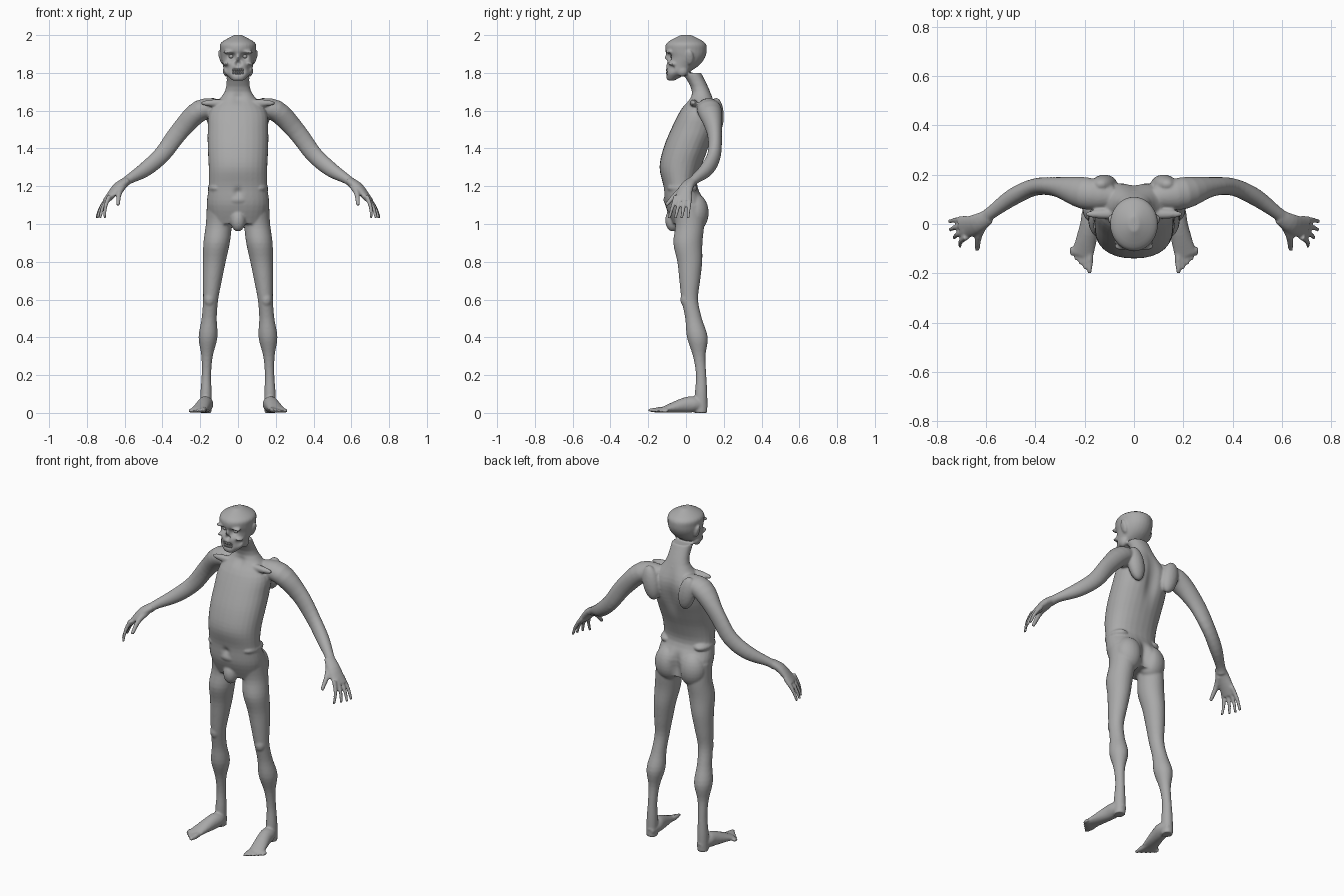
import bpy, bmesh, math
from mathutils import Vector, Matrix

cube = bpy.data.objects.get("Cube")
if cube:
    bpy.data.objects.remove(cube)

skin = bpy.data.materials.new("grey skin")
skin.use_nodes = True
grey = (.4, .4, .4, 1)
skin.diffuse_color = grey
skin.node_tree.nodes["Principled BSDF"].inputs["Base Color"].default_value = grey

SIDES = (1, -1)
UP = Vector((0, 0, 1))


def spline(rows, steps=4):
    """Smooth a list of (x, y, z, half width, half depth) rows."""
    points = [Vector(row) for row in rows]
    padded = [points[0], *points, points[-1]]
    smooth = []
    for before, start, end, after in zip(padded, points, points[1:], padded[3:]):
        tangent_in = (end - before) / 2
        tangent_out = (after - start) / 2
        for k in range(steps):
            t = k / steps
            ease = t * t * (3 - 2 * t)
            smooth.append(start.lerp(end, ease) + tangent_in * t * (1 - t) ** 2
                          - tangent_out * t * t * (1 - t))
    return smooth + [points[-1]]


def loft(bm, rows, side=1, level=False, power=1, segments=28):
    """Skin oval sections; level keeps them horizontal, else they follow the path."""
    rows = spline(rows)
    centres = [Vector((row[0] * side, row[1], row[2])) for row in rows]
    last = len(rows) - 1
    rings = []
    for i, row in enumerate(rows):
        across, along = Vector((1, 0, 0)), Vector((0, 1, 0))
        if not level:
            tangent = (centres[min(i + 1, last)] - centres[max(i - 1, 0)]).normalized()
            across = tangent.cross(UP).normalized()
            along = across.cross(tangent)
        ring = []
        for k in range(segments):
            angle = math.tau * k / segments
            c, s = math.cos(angle), math.sin(angle)
            c = math.copysign(abs(c) ** power, c)
            s = math.copysign(abs(s) ** power, s)
            offset = across * c * row[3] + along * s * row[4]
            ring.append(bm.verts.new(centres[i] + offset))
        rings.append(ring)
    for low, high in zip(rings, rings[1:]):
        for k in range(segments):
            bm.faces.new((low[k - 1], low[k], high[k], high[k - 1]))
    bm.faces.new(rings[0])
    bm.faces.new(rings[-1])


def stack(base, step, rows):
    """Give evenly spaced heights to a list of sections."""
    return [(base + step * i, *row) for i, row in enumerate(rows)]


def blob(bm, centre, size, side=1, tilt=0):
    """Ellipsoid lump of flesh or bone, tilted about the y axis."""
    place = (Matrix.Translation((centre[0] * side, centre[1], centre[2]))
             @ Matrix.Rotation(tilt * side, 4, 'Y') @ Matrix.Diagonal((*size, 1)))
    bmesh.ops.create_uvsphere(bm, u_segments=24, v_segments=14, radius=1, matrix=place)


def finish(name, bm):
    bmesh.ops.recalc_face_normals(bm, faces=bm.faces)
    mesh = bpy.data.meshes.new(name)
    bm.to_mesh(mesh)
    bm.free()
    obj = bpy.data.objects.new(name, mesh)
    bpy.context.collection.objects.link(obj)
    return obj


def select_only(obj):
    bpy.ops.object.select_all(action='DESELECT')
    bpy.context.view_layer.objects.active = obj
    obj.select_set(True)


flesh = bmesh.new()

# Torso and neck: depth centre, half width, half depth
torso = stack(1, .1, [(.01, .14, .08), (0, .165, .11), (-.03, .155, .09), (-.03, .155, .11),
                      (0, .16, .12), (.04, .16, .12), (.07, .15, .1), (.08, .07, .05),
                      (.03, .06, .05)])
loft(flesh, [(0, y, z, wide, deep) for z, y, wide, deep in torso], level=True, power=.9)

# Skull and jaw
skull = stack(1.76, .04, [(-.08, .03, .02), (-.05, .07, .06), (-.02, .08, .09), (0, .09, .1),
                          (0, .095, .11), (0, .09, .1), (0, .02, .03)])
loft(flesh, [(0, y, z, wide, deep) for z, y, wide, deep in skull], level=True)

# Nose bridge, belly fold, groin and nape vertebrae
blob(flesh, (0, -.1, 1.88), (.01, .015, .02))
blob(flesh, (0, -.09, 1.13), (.06, .03, .03))
blob(flesh, (0, -.07, 1.02), (.04, .04, .06))
for i in range(5):
    blob(flesh, (0, .08 + i / 80, 1.78 - i / 40), (.01, .01, .01))

leg = stack(0, .1, [(.08, .03), (.08, .03), (.08, .025), (.07, .03), (.06, .05), (.04, .04),
                    (.02, .04), (.02, .05), (.02, .06), (.01, .07), (.02, .07), (.01, .08)])
for side in SIDES:
    # Brow, cheekbone, jaw corner and ear
    blob(flesh, (.04, -.09, 1.91), (.04, .02, .01), side)
    blob(flesh, (.06, -.07, 1.85), (.02, .03, .01), side, .3)
    blob(flesh, (.06, -.02, 1.81), (.02, .03, .03), side)
    blob(flesh, (.09, .02, 1.88), (.01, .02, .04), side, .3)
    # Collarbone, shoulder blade, hip crest, buttock and kneecap
    blob(flesh, (.1, .04, 1.64), (.1, .02, .02), side)
    blob(flesh, (.12, .16, 1.57), (.05, .04, .1), side, .2)
    blob(flesh, (.11, -.02, 1.19), (.05, .08, .03), side)
    blob(flesh, (.08, .05, 1.06), (.08, .07, .1), side)
    blob(flesh, (.15, 0, .6), (.03, .03, .04), side)
    # Leg bows outward towards the ankle
    loft(flesh, [(.17 - .07 * z * z, y, z, r, r * 1.1) for z, y, r in leg], side, True)
    # Foot from heel to ball
    loft(flesh, [(.165, .11, .03, .02, .02), (.17, .05, .045, .04, .04),
                 (.18, -.01, .04, .04, .04), (.21, -.13, .015, .045, .013)], side)
    # Toes fan out and shrink towards the outside
    for i in range(5):
        x, r = .18 + i / 55, .015 - i / 700
        loft(flesh, [(x, -.1, .02, r, r), (x, i / 90 - .15, r, r, r),
                     (x, i / 60 - .2, r, r / 2, r / 2)], side, segments=12)
    # Arm from shoulder through elbow to wrist
    loft(flesh, [(.09, .11, 1.61, .05, .05), (.2, .125, 1.6, .065, .057),
                 (.31, .15, 1.49, .04, .05), (.4, .15, 1.37, .035, .045),
                 (.49, .11, 1.29, .035, .04), (.58, .045, 1.235, .026, .025),
                 (.61, .02, 1.21, .03, .025)], side)
    # Palm
    loft(flesh, [(.59, .03, 1.23, .03, .02), (.64, 0, 1.19, .04, .025),
                 (.7, -.02, 1.12, .045, .014)], side)
    # Fingers spread from the knuckles
    for i in range(4):
        root = Vector((.68, i / 40 - .053, 1.15, .013, .013))
        tip = Vector((.75 - (3 - i) ** 2 / 200, i / 30 - .09, 1.03, .008, .008))
        knuckle = root.lerp(tip, .5)
        knuckle[0] += .01
        loft(flesh, [root, knuckle, tip], side, segments=12)
    # Thumb
    loft(flesh, [(.61, 0, 1.2, .02, .02), (.63, -.05, 1.16, .015, .015),
                 (.635, -.105, 1.1, .01, .01)], side, segments=12)

# Fuse the flesh into one continuous skin
body = finish("body", flesh)
fuse = body.modifiers.new("fuse", 'REMESH')
fuse.mode = 'VOXEL'
fuse.voxel_size = .006
soften = body.modifiers.new("soften", 'SMOOTH')
soften.iterations = 5
select_only(body)
bpy.ops.object.convert(target='MESH')


def press(x, y, z, radius, depth, tall=1):
    """Sculpt brush: push skin along y with a soft falloff, on both sides."""
    for side in (SIDES if x else (1,)):
        centre = Vector((x * side, y, z))
        for vertex in body.data.vertices:
            reach = (vertex.co - centre) / radius
            reach.z /= tall
            if reach.length < 2.5:
                vertex.co.y += depth * math.exp(-reach.length_squared)


# Eye sockets, nose hole, hollow cheeks and mouth
press(.036, -.1, 1.887, .02, .03)
press(0, -.11, 1.85, .015, .025)
press(.06, -.08, 1.825, .02, .015)
press(.015, -.105, 1.808, .018, .015)
# Spine furrow, buttock cleft, throat pit and navel
press(0, .16, 1.5, .04, -.02, tall=4)
press(0, .11, 1.07, .03, -.03, tall=3)
press(0, .02, 1.66, .03, .012)
press(0, -.12, 1.17, .02, .012)

# Eyes and teeth
eyes, teeth = bmesh.new(), bmesh.new()
for side in SIDES:
    blob(eyes, (.036, -.07, 1.887), (.012, .012, .01), side)
    for i in range(4):
        x = (i + .5) / 100
        for z in (1.8, 1.816):
            blob(teeth, (x, x * x * 9 - .1, z), (.005, .007, .008), side)

for obj in (body, finish("eyes", eyes), finish("teeth", teeth)):
    obj.data.materials.clear()
    obj.data.materials.append(skin)
    select_only(obj)
    bpy.ops.object.shade_smooth_by_angle(angle=math.radians(60))
